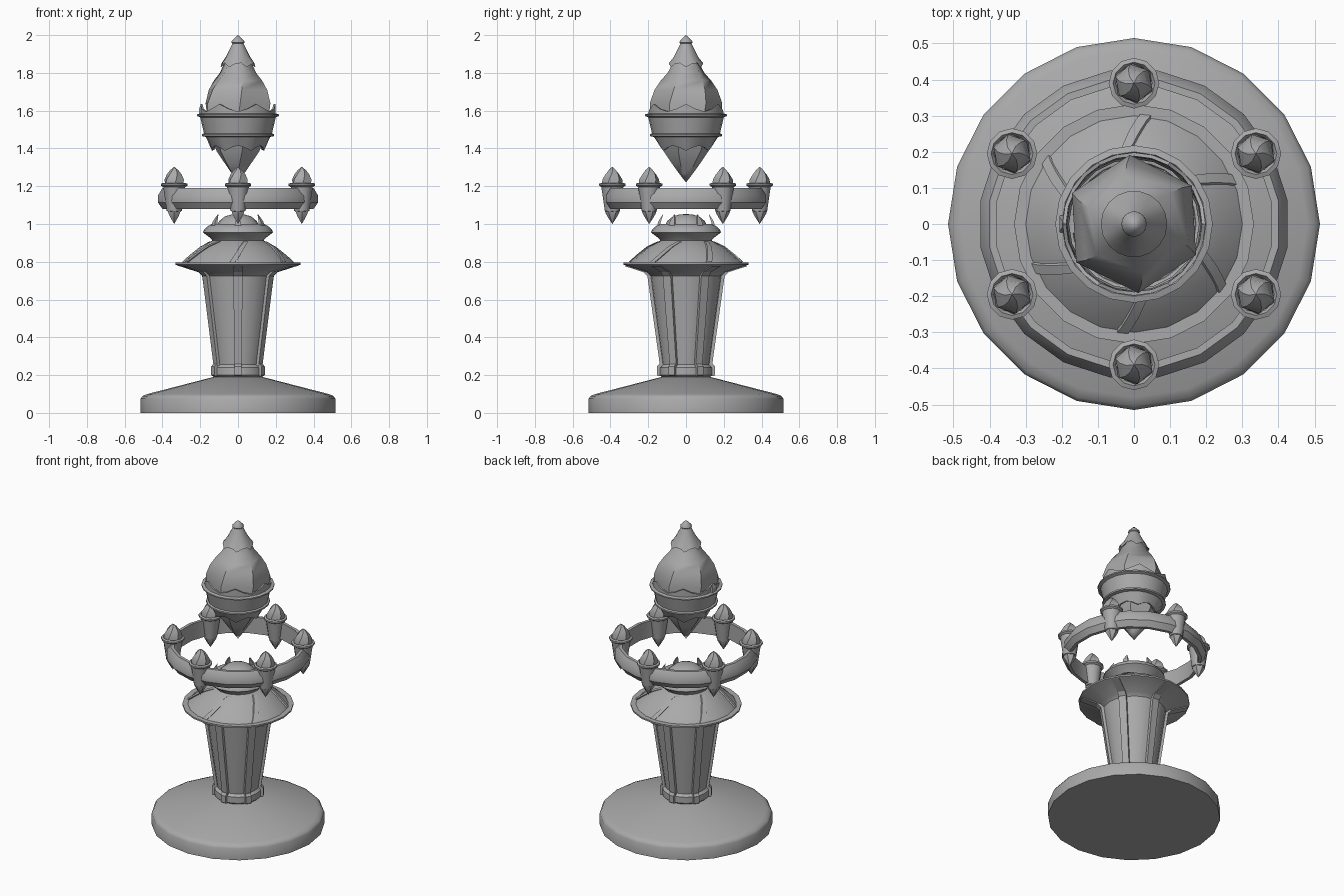
import bpy, math
from math import radians, sin, cos, pi

cube = bpy.data.objects.get("Cube")
if cube:
    bpy.data.objects.remove(cube, do_unlink=True)

stone = bpy.data.materials.new("grey stone")
stone.use_nodes = True
GREY = (0.4, 0.4, 0.4, 1)
stone.diffuse_color = GREY
stone.node_tree.nodes["Principled BSDF"].inputs["Base Color"].default_value = GREY

SIX = [radians(30 + 60 * k) for k in range(6)]


def make(name, verts, faces, loc=(0, 0, 0), angle=35):
    mesh = bpy.data.meshes.new(name)
    mesh.from_pydata(verts, [], faces)
    mesh.validate()
    mesh.materials.append(stone)
    mesh.shade_smooth()
    mesh.set_sharp_from_angle(angle=radians(angle))
    obj = bpy.data.objects.new(name, mesh)
    obj.location = loc
    bpy.context.collection.objects.link(obj)
    return obj


def lathe(name, profile, n=20, start=0.0, twist=0.0, closed=False, wave=None, **kw):
    """Turn (radius, z) points; twist rotates each row; wave(row, i) offsets z."""
    verts, rows = [], []
    for j, (r, z) in enumerate(profile):
        if r == 0:
            rows.append([len(verts)] * n)
            verts.append((0, 0, z))
            continue
        rows.append(list(range(len(verts), len(verts) + n)))
        for i in range(n):
            a = start + twist * j + 2 * pi * i / n
            dz = wave(j, i) if wave else 0
            verts.append((r * cos(a), r * sin(a), z + dz))
    pairs = list(zip(rows, rows[1:]))
    if closed:
        pairs.append((rows[-1], rows[0]))
    faces = []
    for lo, hi in pairs:
        for i in range(n):
            k = (i + 1) % n
            f = list(dict.fromkeys((lo[i], lo[k], hi[k], hi[i])))
            if len(f) > 2:
                faces.append(f)
    return make(name, verts, faces, **kw)


def strip(name, path, angle, width, height):
    """Raised bar following (radius, z, turn in degrees, width factor)."""
    verts, faces = [], []
    for r, z, turn, k in path:
        a = angle + radians(turn)
        for side, out in ((-1, -.01), (1, -.01), (1, height), (-1, height)):
            rr, t = r + out * k, side * width * k / 2
            verts.append((rr * cos(a) - t * sin(a), rr * sin(a) + t * cos(a), z))
    for j in range(len(path) - 1):
        for i in range(4):
            k = (i + 1) % 4
            faces.append((4*j + i, 4*j + k, 4*j + 4 + k, 4*j + 4 + i))
    last = 4 * (len(path) - 1)
    faces += [(3, 2, 1, 0), tuple(range(last, last + 4))]
    return make(name, verts, faces, angle=25)


# Wide base disc
lathe("base", [(0, 0), (.515, 0), (.515, .075), (.505, .09), (.48, .1),
               (.13, .19), (0, .19)])

# Tapered column with its collar and flared skirt
lathe("column", [(.118, .18), (.14, .2), (.14, .24), (.125, .255), (.19, .725),
                 (.21, .745), (.32, .78), (.332, .785), (.332, .795), (.3, .795),
                 (.285, .81), (.25, .84), (.2, .88), (.15, .905), (.13, .915)])
# Neck, flared crown and the small dome inside it
lathe("crown", [(.13, .905), (.145, .925), (.185, .955), (.183, .965),
                (.165, .985), (.14, 1.0), (.115, 1.0), (.11, .985), (0, .985)])
lathe("dome", [(.115, .98), (.1, 1.015), (.07, 1.04), (.035, 1.05), (0, 1.053)])

for a in SIX:
    strip("column_rib", [(.126, .25, 0, 1), (.19, .725, 0, 1.2), (.21, .745, 0, 1.2),
                         (.31, .777, 0, 1.2)], a, .04, .012)
    strip("collar_block", [(.135, .195, 0, 1), (.142, .2, 0, 1), (.142, .245, 0, 1),
                           (.13, .26, 0, 1)], a, .035, .012)
    strip("swirl_rib", [(.298, .798, -6, 1), (.283, .812, -4, 1), (.25, .842, 0, 1),
                        (.2, .882, 7, .9), (.15, .907, 16, .8)], a, .03, .006)
    strip("claw", [(.145, .985, 0, 1), (.142, 1.01, 0, .8), (.132, 1.03, 0, .5),
                   (.122, 1.05, 0, .1)], a, .035, .008)

# Floating ring with bevelled outer side
lathe("ring", [(.385, 1.08), (.405, 1.08), (.43, 1.115), (.43, 1.15),
               (.405, 1.19), (.385, 1.19)], start=radians(9), closed=True)

# Six small lanterns on the ring
for a in SIX:
    spot = (.39 * cos(a), .39 * sin(a), 0)
    lathe("lantern_cup", [(.03, 1.065), (.04, 1.07), (.058, 1.195), (.07, 1.203),
                          (.07, 1.213), (.058, 1.218), (.05, 1.205)], n=12, loc=spot)
    lathe("lantern_tip", [(0, 1.0), (.02, 1.03), (.036, 1.058), (.042, 1.085)],
          n=6, start=a, loc=spot)
    lathe("lantern_crystal", [(.055, 1.2), (.054, 1.235), (.04, 1.262), (.022, 1.285),
                              (0, 1.303)], n=6, start=a, twist=.2, loc=spot)

# Large floating crystal, six-sided and slightly twisted
lathe("crystal_top", [(.185, 1.55), (.192, 1.64), (.168, 1.71), (.135, 1.76),
                      (.1, 1.8), (.08, 1.84), (.05, 1.88)],
      n=6, start=radians(30), twist=.06, angle=50)
lathe("crystal_tip", [(0, 1.22), (.035, 1.265), (.075, 1.32), (.12, 1.385),
                      (.15, 1.47)], n=6, start=radians(30), twist=.06, angle=50)

# Metal band around the crystal, with upper and lower ledges
lathe("crystal_band", [(.165, 1.46), (.19, 1.465), (.19, 1.475), (.18, 1.48),
                       (.2, 1.565), (.218, 1.572), (.218, 1.58), (.2, 1.585),
                       (.185, 1.56)])
# Jagged trims above and below the band
lathe("upper_trim", [(.198, 1.575), (.198, 1.615), (.188, 1.615), (.185, 1.57)], n=24,
      wave=lambda j, i: (.02, -.005, -.02, -.005)[i % 4] if j in (1, 2) else 0)
lathe("lower_trim", [(.172, 1.465), (.138, 1.4), (.125, 1.405), (.15, 1.465)], n=24,
      wave=lambda j, i: (-.012, .005, .015, .005)[i % 4] if j in (1, 2) else 0)
strip("upper_spike", [(.197, 1.575, 0, 1), (.2, 1.61, 0, .8), (.193, 1.637, 0, .1)],
      pi, .05, .008)
strip("lower_spike", [(.165, 1.465, 0, 1), (.145, 1.42, 0, .7), (.135, 1.385, 0, .1)],
      pi, .05, .008)

# Pointed cap with a scalloped hem and stepped finial
lathe("cap", [(.078, 1.85), (.092, 1.84), (.065, 1.885), (.042, 1.93), (.03, 1.955),
              (.035, 1.96), (.034, 1.967), (.018, 1.985), (0, 2.0)], n=18,
      wave=lambda j, i: (-.01, .008, .012)[i % 3] if j < 2 else 0)
